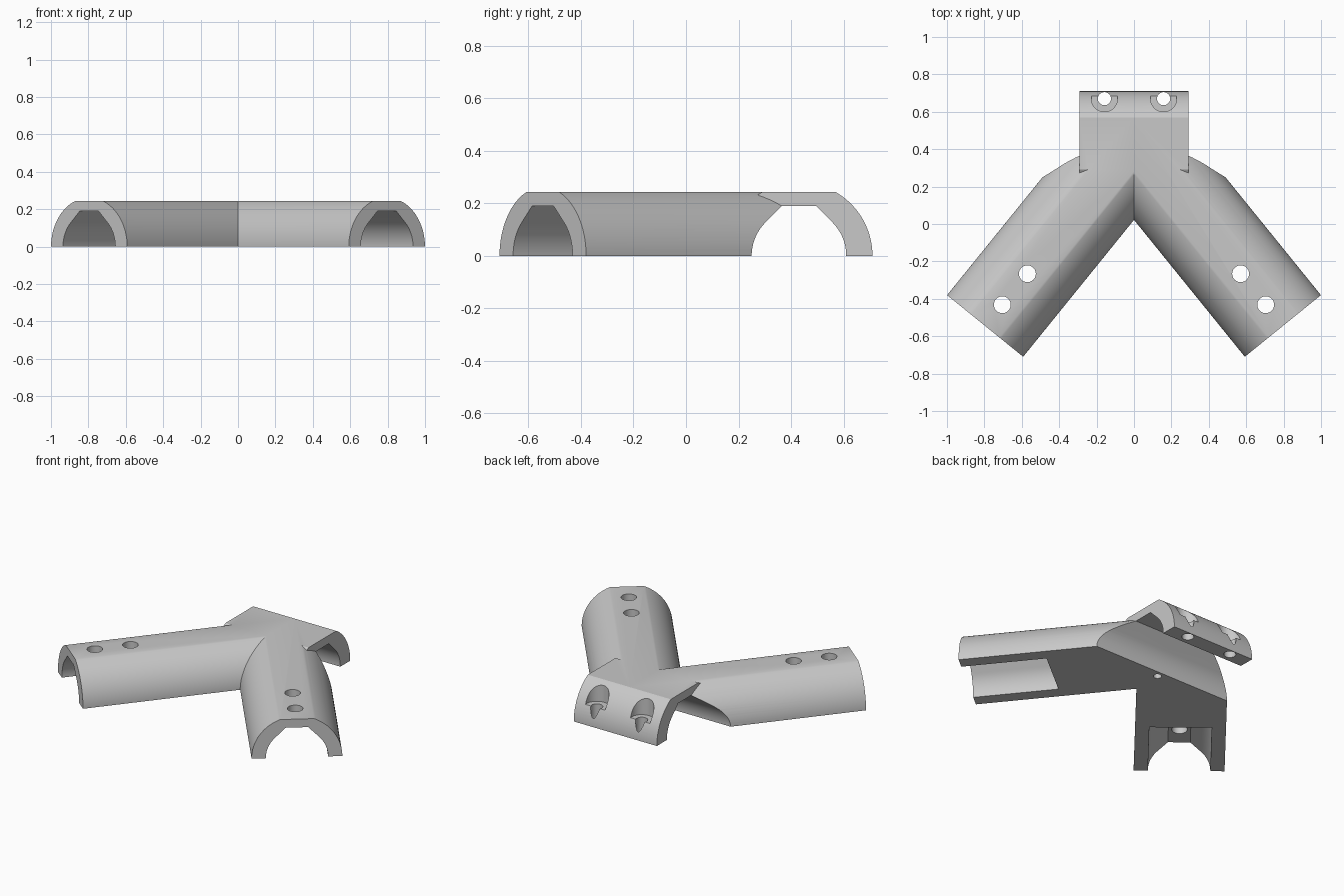
import bpy, bmesh, math
from mathutils import Matrix, Vector

if "Cube" in bpy.data.objects:
    bpy.data.objects.remove(bpy.data.objects["Cube"], do_unlink=True)

TOP = 0.243                    # height of the flat top
ARM_R, SLEEVE_R, BORE_R = 0.262, 0.28, 0.18
SLEEVE_Y = 0.43
ARM_LEN = 1.266
SOCKET_LEN = 0.5

grey = bpy.data.materials.new("light_grey")
grey.use_nodes = True
colour = (0.58, 0.58, 0.58, 1)
grey.diffuse_color = colour
grey.node_tree.nodes["Principled BSDF"].inputs["Base Color"].default_value = colour


def prism(name, profile, start, end, matrix):
    """Closed solid: an (x, z) profile swept along local y."""
    bm = bmesh.new()
    near, far = [[bm.verts.new((x, y, z)) for x, z in profile] for y in (start, end)]
    bm.faces.new(near)
    bm.faces.new(far[::-1])
    for i in range(len(profile)):
        bm.faces.new((near[i - 1], near[i], far[i], far[i - 1]))
    bmesh.ops.recalc_face_normals(bm, faces=bm.faces)
    bm.transform(matrix)
    me = bpy.data.meshes.new(name)
    bm.to_mesh(me)
    bm.free()
    me.materials.append(grey)
    ob = bpy.data.objects.new(name, me)
    bpy.context.collection.objects.link(ob)
    return ob


def circle(r, n=96):
    steps = [math.tau * (i + 0.5) / n for i in range(n)]
    return [(r * math.cos(a), r * math.sin(a)) for a in steps]


def bore_profile(r, roof=0.19):
    """Round bore with 45 degree shoulders and a flat roof."""
    n = 64
    arc = [(r * math.cos(a), r * math.sin(a))
           for a in (math.radians(135 + 270 * i / n) for i in range(n + 1))]
    half = r * math.sqrt(2) - roof
    return arc + [(half, roof), (-half, roof)]


def drill(name, r, x, y, z0, z1):
    turn = Matrix.Translation((x, y, 0)) @ Matrix.Rotation(math.pi / 2, 4, "X")
    return prism(name, circle(r, 48), z0, z1, turn)


def evaluated_mesh(ob):
    graph = bpy.context.evaluated_depsgraph_get()
    return bpy.data.meshes.new_from_object(ob.evaluated_get(graph))


def is_closed(mesh):
    bm = bmesh.new()
    bm.from_mesh(mesh)
    closed = len(bm.faces) > 0 and all(e.is_manifold for e in bm.edges)
    bm.free()
    return closed


def combine(target, other, operation):
    """Bake a boolean, taking the first solver that gives a closed solid."""
    other.hide_render = True
    mod = target.modifiers.new(operation.lower(), "BOOLEAN")
    mod.operation, mod.object = operation, other
    for solver in ("MANIFOLD", "EXACT"):
        mod.solver = solver
        result = evaluated_mesh(target)
        if is_closed(result) and len(result.polygons) != len(target.data.polygons):
            break
    target.modifiers.remove(mod)
    target.data = result
    bpy.data.objects.remove(other, do_unlink=True)


# Left half of the cross sleeve, lying along x
across = Matrix.Translation((0, SLEEVE_Y, 0)) @ Matrix.Rotation(math.pi / 2, 4, "Z")
bracket = prism("pipe_bracket", circle(SLEEVE_R), -0.292, 0.1, across)

# Splayed arm
arm_frame = Matrix.Translation((0.796, -0.545, 0)) @ Matrix.Rotation(math.radians(39), 4, "Z")
combine(bracket, prism("arm", circle(ARM_R), 0, ARM_LEN, arm_frame), "UNION")

# Trim to a flat underside, a flat top and the centre plane
slab = [(0, 0), (2, 0), (2, TOP), (0, TOP)]
combine(bracket, prism("slab", slab, -2, 2, Matrix.Identity(4)), "INTERSECT")

# Channel through the sleeve, socket in the arm
combine(bracket, prism("channel", bore_profile(BORE_R), -0.8, 0.1, across), "DIFFERENCE")
combine(bracket, prism("socket", bore_profile(BORE_R), -0.1, SOCKET_LEN, arm_frame), "DIFFERENCE")

# Screw holes in the arm
for d in (0.146, 0.359):
    p = arm_frame @ Vector((0, d, 0))
    combine(bracket, drill("screw_hole", 0.045, p.x, p.y, 0.1, 0.4), "DIFFERENCE")

# Counterbored screw hole in the back wall of the sleeve
combine(bracket, drill("screw_hole", 0.035, 0.158, 0.67, -0.1, 0.4), "DIFFERENCE")
combine(bracket, drill("counterbore", 0.07, 0.158, 0.67, 0.116, 0.4), "DIFFERENCE")

# Small blind hole in the underside
combine(bracket, drill("blind_hole", 0.024, 0, 0.21, -0.1, 0.1), "DIFFERENCE")

# Open the centre plane and mirror the half
bm = bmesh.new()
bm.from_mesh(bracket.data)
centre = [f for f in bm.faces if all(abs(v.co.x) < 0.0001 for v in f.verts)]
bmesh.ops.delete(bm, geom=centre, context="FACES")
bm.to_mesh(bracket.data)
bm.free()
mirror = bracket.modifiers.new("mirror", "MIRROR")
mirror.merge_threshold = 0.0005
whole = evaluated_mesh(bracket)
bracket.modifiers.remove(mirror)
bracket.data = whole

bpy.ops.object.select_all(action="DESELECT")
bpy.context.view_layer.objects.active = bracket
bracket.select_set(True)
bpy.ops.object.shade_smooth_by_angle(angle=math.radians(25))
